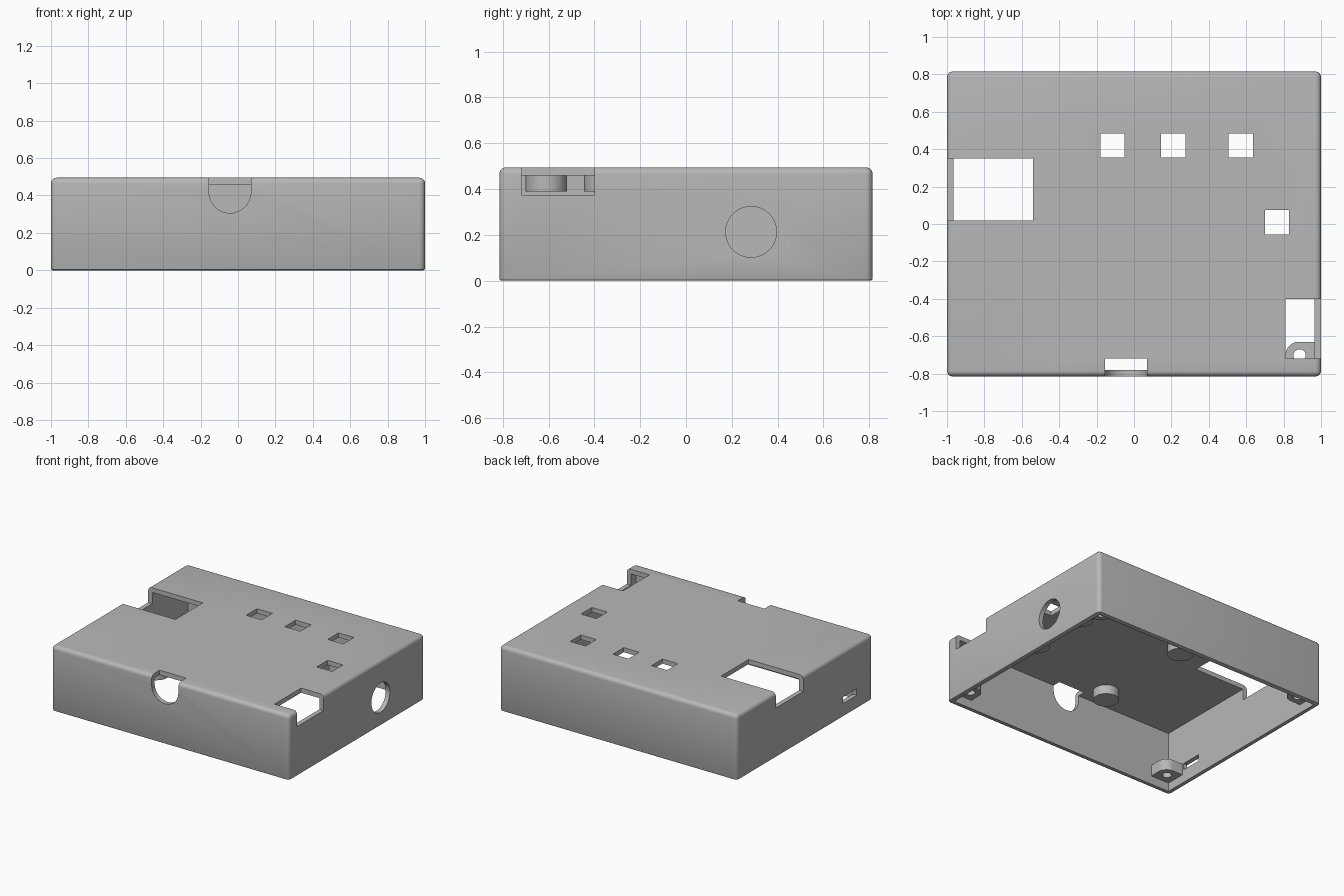
import bpy, bmesh, math
from mathutils import Vector, Matrix

if "Cube" in bpy.data.objects:
    bpy.data.objects.remove(bpy.data.objects["Cube"], do_unlink=True)

grey = bpy.data.materials.new("plain_grey")
grey.use_nodes = True
GREY = (0.48, 0.48, 0.48, 1)
grey.diffuse_color = GREY
grey.node_tree.nodes["Principled BSDF"].inputs["Base Color"].default_value = GREY

W, D, H = 1.0, 0.815, 0.495      # half width, half depth, height
WALL, CEILING = 0.035, 0.46


def finish(name, bm):
    mesh = bpy.data.meshes.new(name)
    bmesh.ops.recalc_face_normals(bm, faces=bm.faces)
    bm.to_mesh(mesh)
    bm.free()
    mesh.materials.append(grey)
    obj = bpy.data.objects.new(name, mesh)
    bpy.context.collection.objects.link(obj)
    return obj


def box_mesh(x0, x1, y0, y1, z0, z1):
    bm = bmesh.new()
    size = Vector((x1 - x0, y1 - y0, z1 - z0))
    mid = Vector((x0 + x1, y0 + y1, z0 + z1)) / 2
    bmesh.ops.create_cube(bm, size=1, matrix=Matrix.Translation(mid) @ Matrix.Diagonal(size).to_4x4())
    return bm


def box(name, *bounds):
    return finish(name, box_mesh(*bounds))


def cylinder(name, centre, radius, length, axis="Z"):
    turn = {"X": Matrix.Rotation(math.pi / 2, 4, "Y"),
            "Y": Matrix.Rotation(math.pi / 2, 4, "X"), "Z": Matrix()}[axis]
    bm = bmesh.new()
    bmesh.ops.create_cone(bm, cap_ends=True, segments=48, radius1=radius, radius2=radius,
                          depth=length, matrix=Matrix.Translation(centre) @ turn)
    return finish(name, bm)


def bevel(bm, test, width, segments):
    edges = [e for e in bm.edges if test(e.verts[0].co, e.verts[1].co)]
    bmesh.ops.bevel(bm, geom=edges, offset=width, segments=segments,
                    profile=0.5, affect="EDGES", clamp_overlap=True)


def cut(target, cutters):
    for cutter in cutters:
        mod = target.modifiers.new(cutter.name, "BOOLEAN")
        mod.operation, mod.solver, mod.object = "DIFFERENCE", "EXACT", cutter
    # Bake the result and drop the cutters
    graph = bpy.context.evaluated_depsgraph_get()
    baked = bpy.data.meshes.new_from_object(target.evaluated_get(graph))
    target.modifiers.clear()
    target.data = baked
    for cutter in cutters:
        bpy.data.objects.remove(cutter, do_unlink=True)


def smooth(obj):
    bpy.ops.object.select_all(action="DESELECT")
    obj.select_set(True)
    bpy.context.view_layer.objects.active = obj
    bpy.ops.object.shade_smooth_by_angle(angle=math.radians(35))


# Rounded outer shell with a thin bevel along the open rim
bm = box_mesh(-W, W, -D, D, 0, H)
bevel(bm, lambda a, b: max(a.z, b.z) > 0.1, 0.03, 5)
bevel(bm, lambda a, b: max(a.z, b.z) < 0.001, 0.01, 2)
case = finish("case_shell", bm)

# Hollow inside, open at the bottom
cutters = [box("inner_space", -W + WALL, W - WALL, -D + WALL, D - WALL, -0.1, CEILING)]

# Connector notches that run over the top edge
cutters += [
    box("left_notch", -1.1, -0.54, 0.02, 0.35, 0.375, 0.6),
    box("right_notch", 0.81, 1.1, -0.718, -0.40, 0.375, 0.6),
    box("front_notch", -0.155, 0.069, -0.9, -0.72, 0.418, 0.6),
    cylinder("front_notch_round", (-0.043, -0.81, 0.418), 0.112, 0.18, "Y"),
]

# Round side hole and slim slot in the opposite wall
cutters += [
    cylinder("side_hole", (1, 0.284, 0.213), 0.111, 0.2, "X"),
    box("side_slot", -1.1, -0.9, -0.62, -0.455, 0.10, 0.15),
]

# Square openings in the lid
for x, y in ((-0.115, 0.42), (0.21, 0.42), (0.57, 0.42), (0.765, 0.01)):
    cutters.append(box("lid_opening", x - 0.065, x + 0.065, y - 0.065, y + 0.065, 0.4, 0.6))
cut(case, cutters)
smooth(case)

# Standoffs hanging from the ceiling
for x, y in ((-0.26, -0.61), (-0.25, 0.20), (0.58, -0.355), (0.58, 0.115)):
    smooth(cylinder("standoff", (x, y, 0.43), 0.09, 0.08))

# Corner screw tabs, each with its inner corner rounded
for sx in (-1, 1):
    for sy in (-1, 1):
        xs = sorted((sx * 0.81, sx * 0.975))
        ys = sorted((sy * 0.63, sy * 0.79))
        bm = box_mesh(*xs, *ys, 0.065, 0.15)
        bevel(bm, lambda a, b: abs(a.z - b.z) > 0.01 and abs(a.x) < 0.85 and abs(a.y) < 0.7, 0.07, 8)
        tab = finish("screw_tab", bm)
        cut(tab, [cylinder("screw_hole", (sx * 0.885, sy * 0.703, 0.1), 0.033, 0.3)])
        smooth(tab)
